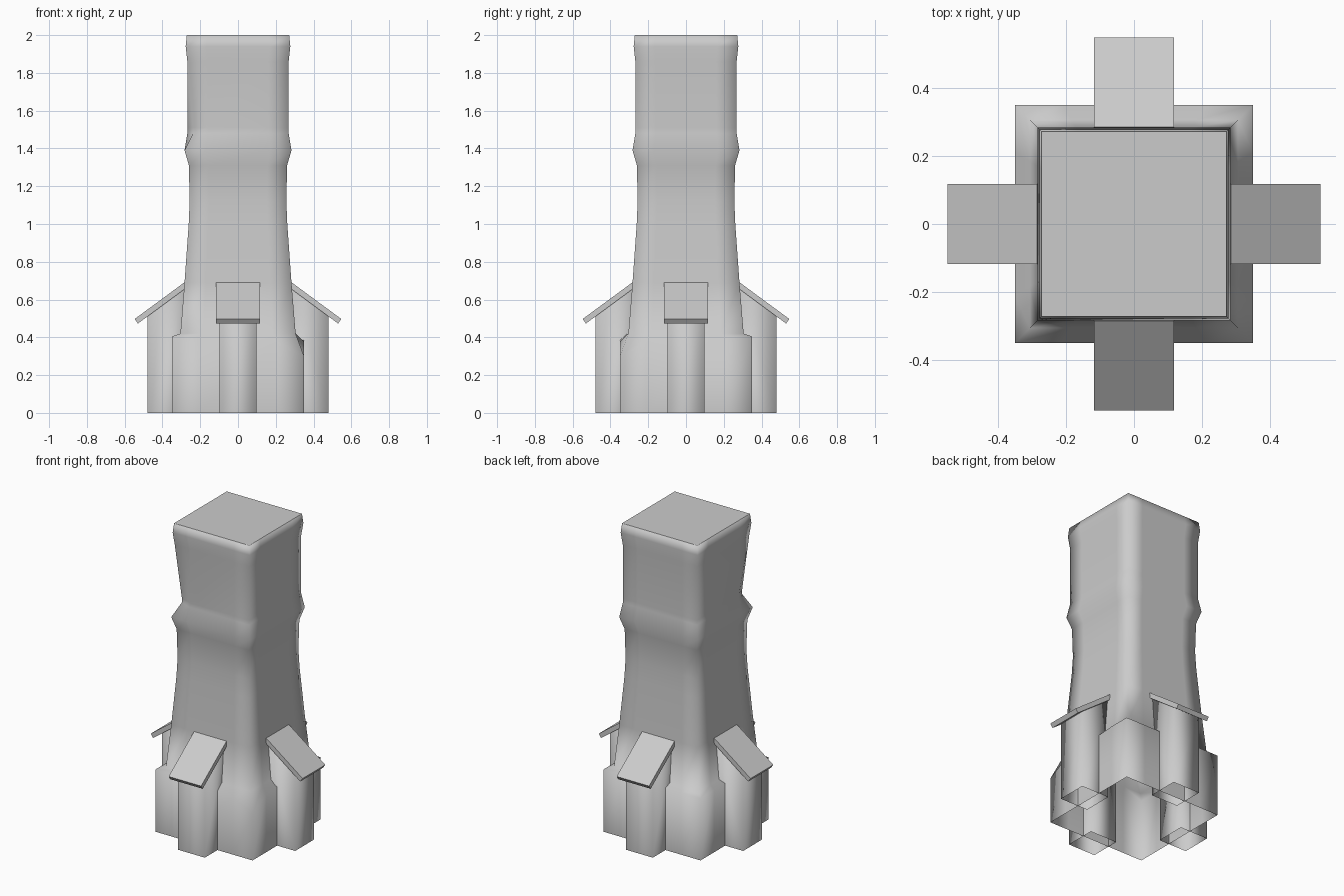
import bpy
import bmesh
from mathutils import Matrix
from math import pi

cube = bpy.data.objects.get("Cube")
if cube:
    bpy.data.objects.remove(cube, do_unlink=True)

GREY = (0.6, 0.6, 0.6, 1)
stone = bpy.data.materials.new("grey_stone")
stone.use_nodes = True
stone.diffuse_color = GREY
stone.node_tree.nodes["Principled BSDF"].inputs["Base Color"].default_value = GREY


def finish(name, bm, smooth):
    bmesh.ops.recalc_face_normals(bm, faces=bm.faces)
    for f in bm.faces:
        f.smooth = smooth
    mesh = bpy.data.meshes.new(name)
    bm.to_mesh(mesh)
    bm.free()
    mesh.materials.append(stone)
    obj = bpy.data.objects.new(name, mesh)
    bpy.context.collection.objects.link(obj)
    return obj


# Square tower: half width and height of each ring, open underneath
PROFILE = [(.35, 0), (.35, .405), (.305, .42), (.283, .69), (.261, 1.0),
           (.256, 1.12), (.26, 1.31), (.283, 1.39), (.268, 1.48), (.268, 1.51),
           (.268, 1.86), (.277, 1.94), (.271, 2.0)]
STEPS = (-1, -.6, .6)
bm = bmesh.new()
rings = []
for r, z in PROFILE:
    ring = []
    for side in range(4):
        turn = Matrix.Rotation(side * pi / 2, 4, 'Z')
        for t in STEPS:
            v = bm.verts.new((t * r, -r, z))
            v.co = turn @ v.co
            ring.append(v)
    rings.append(ring)
n = len(rings[0])
for low, high in zip(rings, rings[1:]):
    for i in range(n):
        j = (i + 1) % n
        bm.faces.new((low[i], low[j], high[j], high[i]))
cap = bm.faces.new(rings[-1])
bmesh.ops.inset_individual(bm, faces=[cap], thickness=.008)

# Slumped corner of the base ledge, and pinched corner under the upper storey
rings[1][3].co.z = .30
for i in (2, 4):
    rings[1][i].co.z = .375
for k in (8, 9):
    rings[k][0].co.x += .03
    rings[k][0].co.y += .03
finish("tower", bm, True)


def extrude_outline(name, outline, half_width, angle, closed, smooth):
    """Sweep a (distance out, height) outline sideways, then turn it to its side."""
    bm = bmesh.new()
    left, right = [[bm.verts.new((s * half_width, -d, z)) for d, z in outline]
                   for s in (-1, 1)]
    m = len(outline)
    for i in range(m if closed else m - 1):
        j = (i + 1) % m
        bm.faces.new((left[i], left[j], right[j], right[i]))
    bm.faces.new(left)
    bm.faces.new(right)
    bm.transform(Matrix.Rotation(angle, 4, 'Z'))
    return finish(name, bm, smooth)


# Four buttresses, open underneath, each under a sloping roof slab
BUTTRESS = [(.48, 0), (.48, .52), (.28, .67), (.28, 0)]
ROOF = [(.285, .69), (.547, .497), (.53, .473), (.268, .666)]
for k, side in enumerate(("front", "left", "back", "right")):
    angle = k * pi / 2
    extrude_outline(side + "_buttress", BUTTRESS, .097, angle, False, True)
    extrude_outline(side + "_roof_slab", ROOF, .117, angle, True, False)
